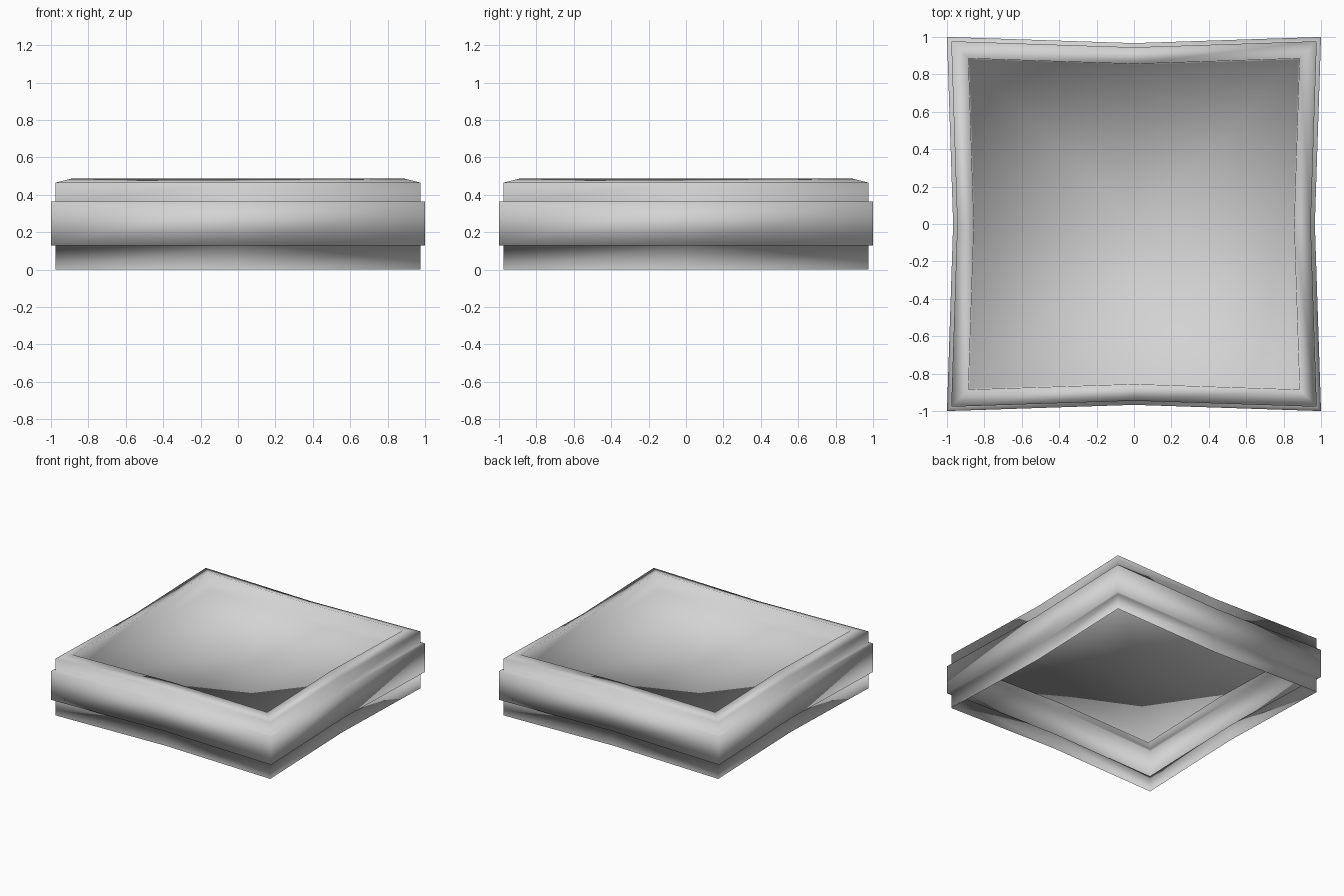
import bpy
import bmesh

cube = bpy.data.objects.get("Cube")
if cube:
    bpy.data.objects.remove(cube, do_unlink=True)

# Single flat colour
grey = bpy.data.materials.new("light_grey")
grey.use_nodes = True
colour = (0.65, 0.65, 0.65, 1)
grey.diffuse_color = colour
grey.node_tree.nodes["Principled BSDF"].inputs["Base Color"].default_value = colour

# Square outline whose sides are pinched in at their middles
PINCH = 0.967
outline = [(1, 1), (0, PINCH), (-1, 1), (-PINCH, 0),
           (-1, -1), (0, -PINCH), (1, -1), (PINCH, 0)]

# Half width and height: skirt, raised band, upper wall, rim, recess
profile = [(0.977, 0), (0.977, 0.13), (1, 0.13), (1, 0.365),
           (0.977, 0.365), (0.977, 0.465), (0.885, 0.488), (0.88, 0.342)]

bm = bmesh.new()
rings = [[bm.verts.new((x * r, y * r, z)) for x, y in outline]
         for r, z in profile]
count = len(outline)

# Walls: a thin shell, open underneath
for low, high in zip(rings, rings[1:]):
    for i in range(count):
        j = (i + 1) % count
        bm.faces.new((low[i], low[j], high[j], high[i]))

# Recessed floor, fanned from its centre
centre = bm.verts.new((0, 0, profile[-1][1]))
for i in range(count):
    bm.faces.new((rings[-1][i], rings[-1][(i + 1) % count], centre))

# Soft shading flows over the whole shell
for face in bm.faces:
    face.smooth = True

mesh = bpy.data.meshes.new("square_tray")
bm.to_mesh(mesh)
bm.free()
mesh.materials.append(grey)
tray = bpy.data.objects.new("square_tray", mesh)
bpy.context.collection.objects.link(tray)
